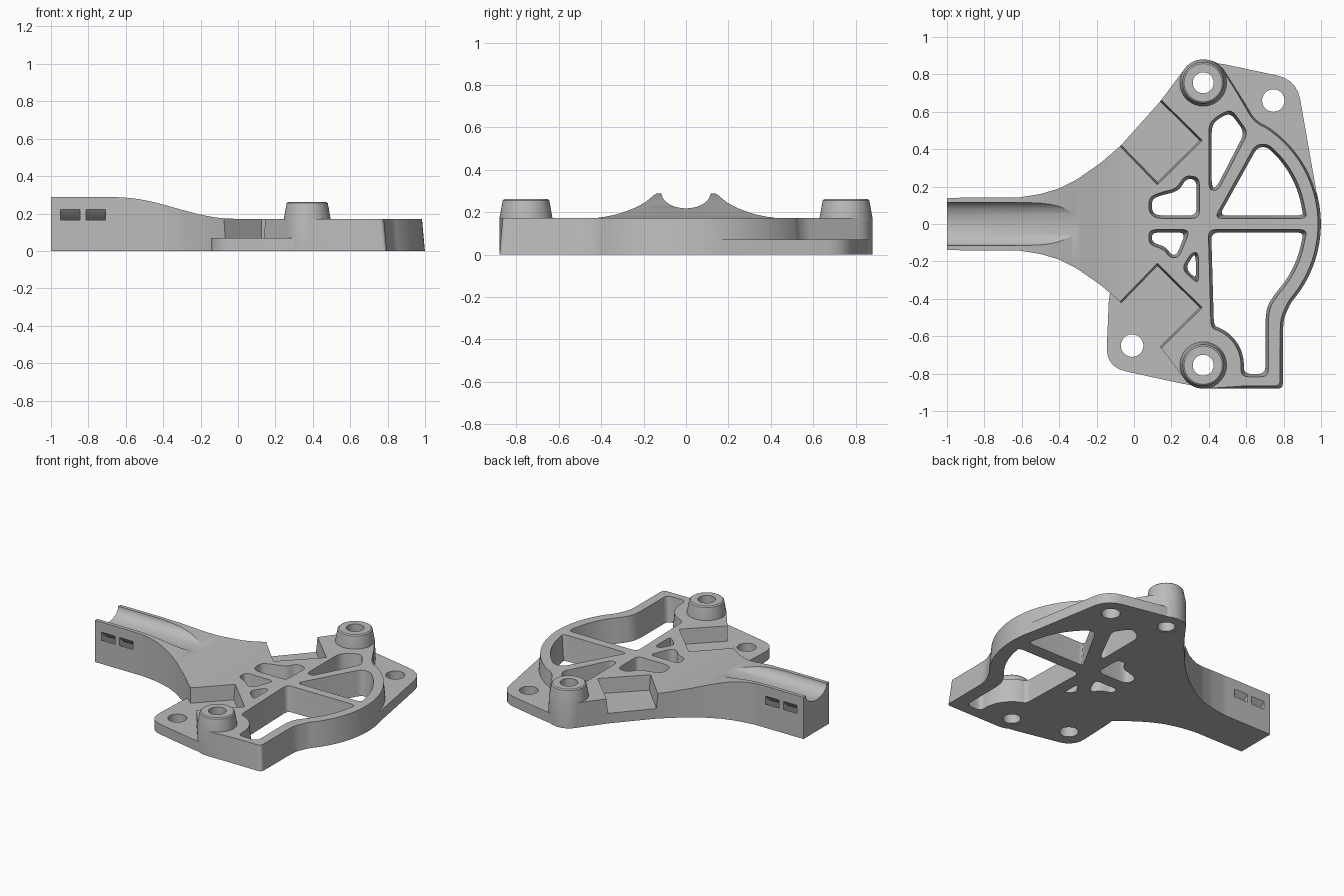
import bpy, bmesh, math
from mathutils import Vector, Matrix

old = bpy.data.objects.get("Cube")
if old:
    bpy.data.objects.remove(old, do_unlink=True)

TOP, FLANGE = 0.172, 0.07      # plate and flange heights
SLOPE = 0.09                   # wall draft

grey = bpy.data.materials.new("plain grey")
grey.use_nodes = True
colour = (0.5, 0.5, 0.5, 1)
grey.diffuse_color = colour
grey.node_tree.nodes["Principled BSDF"].inputs["Base Color"].default_value = colour


def ccw(pts):
    pts = [Vector(p) for p in pts]
    area = sum(a.cross(b) for a, b in zip(pts, pts[1:] + pts[:1]))
    return pts if area > 0 else pts[::-1]


def offset(pts, amount):
    """Move each corner outwards; amount is a function of the corner."""
    out = []
    for i, p in enumerate(pts):
        a = (p - pts[i - 1]).normalized()
        b = (pts[(i + 1) % len(pts)] - p).normalized()
        n1, n2 = Vector((a.y, -a.x)), Vector((b.y, -b.x))
        out.append(p + (n1 + n2) / max(1 + n1.dot(n2), 0.4) * amount(p))
    return out


def fillet(pts, r, steps=5):
    if r == 0:
        return pts
    out = []
    for i, p in enumerate(pts):
        a, b = pts[i - 1] - p, pts[(i + 1) % len(pts)] - p
        s = p + a.normalized() * min(r, a.length * 0.47)
        e = p + b.normalized() * min(r, b.length * 0.47)
        for k in range(steps + 1):
            t = k / steps
            out.append(s * (1 - t) ** 2 + p * 2 * t * (1 - t) + e * t * t)
    return out


def make_object(name, bm):
    bmesh.ops.recalc_face_normals(bm, faces=bm.faces)
    mesh = bpy.data.meshes.new(name)
    bm.to_mesh(mesh)
    bm.free()
    mesh.materials.append(grey)
    ob = bpy.data.objects.new(name, mesh)
    bpy.context.collection.objects.link(ob)
    return ob


def prism(name, pts, z0, z1, r=0.0, draft=lambda p, z: 0):
    pts = ccw(pts)
    bm = bmesh.new()
    rings = []
    for z in (z0, z1):
        ring = fillet(offset(pts, lambda p: draft(p, z)), r)
        rings.append([bm.verts.new((p.x, p.y, z)) for p in ring])
    low, high = rings
    n = len(low)
    bm.faces.new(low[::-1])
    bm.faces.new(high)
    for i in range(n):
        j = (i + 1) % n
        bm.faces.new((low[i], low[j], high[j], high[i]))
    return make_object(name, bm)


def cylinder(name, x, y, z0, z1, r):
    bm = bmesh.new()
    bmesh.ops.create_cone(bm, cap_ends=True, segments=64, radius1=r, radius2=r,
                          depth=z1 - z0, matrix=Matrix.Translation((x, y, (z0 + z1) / 2)))
    return make_object(name, bm)


def lathe(name, x, y, profile, segments=64):
    """Turn a closed (radius, height) profile into a hollow ring."""
    bm = bmesh.new()
    loops = []
    for i in range(segments):
        a = math.tau * i / segments
        loops.append([bm.verts.new((x + r * math.cos(a), y + r * math.sin(a), z))
                      for r, z in profile])
    for i, loop in enumerate(loops):
        for k in range(len(profile)):
            bm.faces.new((loops[i - 1][k - 1], loop[k - 1], loop[k], loops[i - 1][k]))
    return make_object(name, bm)


def combine(target, tool, how):
    mod = target.modifiers.new(how, 'BOOLEAN')
    mod.operation, mod.solver, mod.object = how, 'EXACT', tool
    with bpy.context.temp_override(object=target, active_object=target,
                                   selected_objects=[target]):
        bpy.ops.object.modifier_apply(modifier=mod.name)
    bpy.data.objects.remove(tool, do_unlink=True)


def arc(cx, cy, r, a0, a1, n):
    angles = [math.radians(a0 + (a1 - a0) * i / n) for i in range(n + 1)]
    return [(cx + r * math.cos(a), cy + r * math.sin(a)) for a in angles]


def flip(pts):
    return [(x, -y) for x, y in pts][::-1]


BX, BY, BR = 0.37, 0.755, 0.125    # boss position and radius

# Plate and arm outline, running clockwise from the arm's end
flare = [(-0.62, 0.141), (-0.5, 0.16), (-0.4, 0.19), (-0.31, 0.235),
         (-0.18, 0.325), (-0.07, 0.42), (0.14, 0.655)]
left_side = flare + arc(BX, BY, BR, 150, 90, 6)
outline = [(-1.1, 0.14)] + left_side + arc(BX, BY, BR, 75, 35, 3)
outline += [(0.63, 0.565), (0.67, 0.53)] + arc(BX, 0, 0.614, 57, -42, 24)
outline += [(0.79, -0.49), (0.782, -0.54), (0.78, -0.865)]
outline += flip(left_side) + [(-1.1, -0.14)]


def body_draft(p, z):
    return (TOP - z) * SLOPE * min(1, max(0, (p.x - 0.4) * 8))


body = prism("bracket_body", outline, 0, 0.3, 0.025, body_draft)
# Square off the arm's end
end_cut = prism("arm_end_cut", [(-1.3, -1), (-1, -1), (-1, 1), (-1.3, 1)], -1, 1)
combine(body, end_cut, 'DIFFERENCE')

# Sweep the top down from the arm to the plate
crest = [(-1.2, 0.289), (-0.66, 0.289), (-0.55, 0.281), (-0.45, 0.262), (-0.33, 0.228),
         (-0.2, 0.193), (-0.08, TOP), (1.2, TOP), (1.2, 0.5), (-1.2, 0.5)]
top_cut = prism("top_cut", crest, -1.2, 1.2, 0.06)
top_cut.data.transform(Matrix.Rotation(math.pi / 2, 4, 'X'))
combine(body, top_cut, 'DIFFERENCE')


def cut_draft(p, z):
    return (z - TOP) * SLOPE


# Angled notches beside the bosses
notch = [(0.125, 0.21), (0.365, 0.447), (0.015, 0.792), (-0.22, 0.565)]
for pts in (notch, flip(notch)):
    combine(body, prism("notch_cut", pts, FLANGE, 0.4, 0, cut_draft), 'DIFFERENCE')

# Low mounting flanges
front_flange = [(-0.13, -0.3), (-0.15, -0.765), (0.37, -0.878), (0.5, -0.75), (0.2, -0.25)]
back_flange = [(0.37, 0.878), (0.87, 0.772), (0.995, 0.06), (0.7, 0.1), (0.4, 0.6)]
for name, pts in (("front_flange", front_flange), ("back_flange", back_flange)):
    combine(body, prism(name, pts, 0, FLANGE, 0.11), 'UNION')

# Weight-saving windows
windows = [
    [(0.4, 0.18), (0.4, 0.53), (0.44, 0.575), (0.52, 0.615), (0.61, 0.49), (0.45, 0.18)],
    [(0.43, 0.03), (0.925, 0.03)] + arc(BX, 0, 0.55, 8, 51, 7) + [(0.65, 0.425)],
    [(0.08, 0.14), (0.08, 0.06), (0.12, 0.03), (0.35, 0.03), (0.35, 0.25),
     (0.27, 0.26), (0.23, 0.19), (0.13, 0.165)],
    [(0.08, -0.03), (0.3, -0.03), (0.24, -0.18), (0.19, -0.18), (0.16, -0.135), (0.08, -0.11)],
    [(0.345, -0.15), (0.345, -0.325), (0.255, -0.24), (0.305, -0.155)],
    [(0.397, -0.03), (0.925, -0.03)] + arc(BX, 0, 0.55, -10, -43, 6)
    + [(0.728, -0.44), (0.718, -0.51), (0.718, -0.817), (0.573, -0.817)]
    + arc(BX, -BY, 0.203, 5, 78, 6),
]
for pts in windows:
    combine(body, prism("window_cut", pts, -0.03, 0.4, 0.04, cut_draft), 'DIFFERENCE')

# Bolt holes in the flanges, and seats for the bosses
for x, y, r in ((BX, BY, 0.08), (BX, -BY, 0.08), (0.745, 0.66, 0.06), (-0.01, -0.65, 0.06)):
    combine(body, cylinder("hole_cut", x, y, -0.1, 0.5, r), 'DIFFERENCE')

# Round channel along the arm
channel = cylinder("channel_cut", 0, 0, -1.1, -0.2, 1)
channel.data.transform(Matrix.Translation((0, 0, 0.289))
                       @ Matrix.Diagonal((1, 0.115, 0.071, 1))
                       @ Matrix.Rotation(math.pi / 2, 4, 'Y'))
combine(body, channel, 'DIFFERENCE')

# Curved tie slots passing under the channel
roof = [(y / 50, 0.14 + 0.08 * (y / 7) ** 2) for y in range(-9, 10)]
slot = roof + [(y, z - 0.056) for y, z in reversed(roof)]
to_yz = Matrix(((0, 0, 1, 0), (1, 0, 0, 0), (0, 1, 0, 0), (0, 0, 0, 1)))
for x in (-0.897, -0.76):
    tunnel = prism("slot_cut", slot, x - 0.052, x + 0.052)
    tunnel.data.transform(to_yz)
    combine(body, tunnel, 'DIFFERENCE')

# Tapered hollow bosses
profile = [(0.056, 0.001), (BR, 0.001), (BR, TOP), (0.11, 0.255), (0.102, 0.262), (0.056, 0.262)]
back_boss = lathe("back_boss", BX, BY, profile)
front_boss = lathe("front_boss", BX, -BY, profile)

# Smooth the curved walls and keep the edges crisp
bpy.ops.object.select_all(action='DESELECT')
for ob in (body, back_boss, front_boss):
    ob.select_set(True)
bpy.context.view_layer.objects.active = body
bpy.ops.object.shade_smooth_by_angle(angle=math.radians(25))
